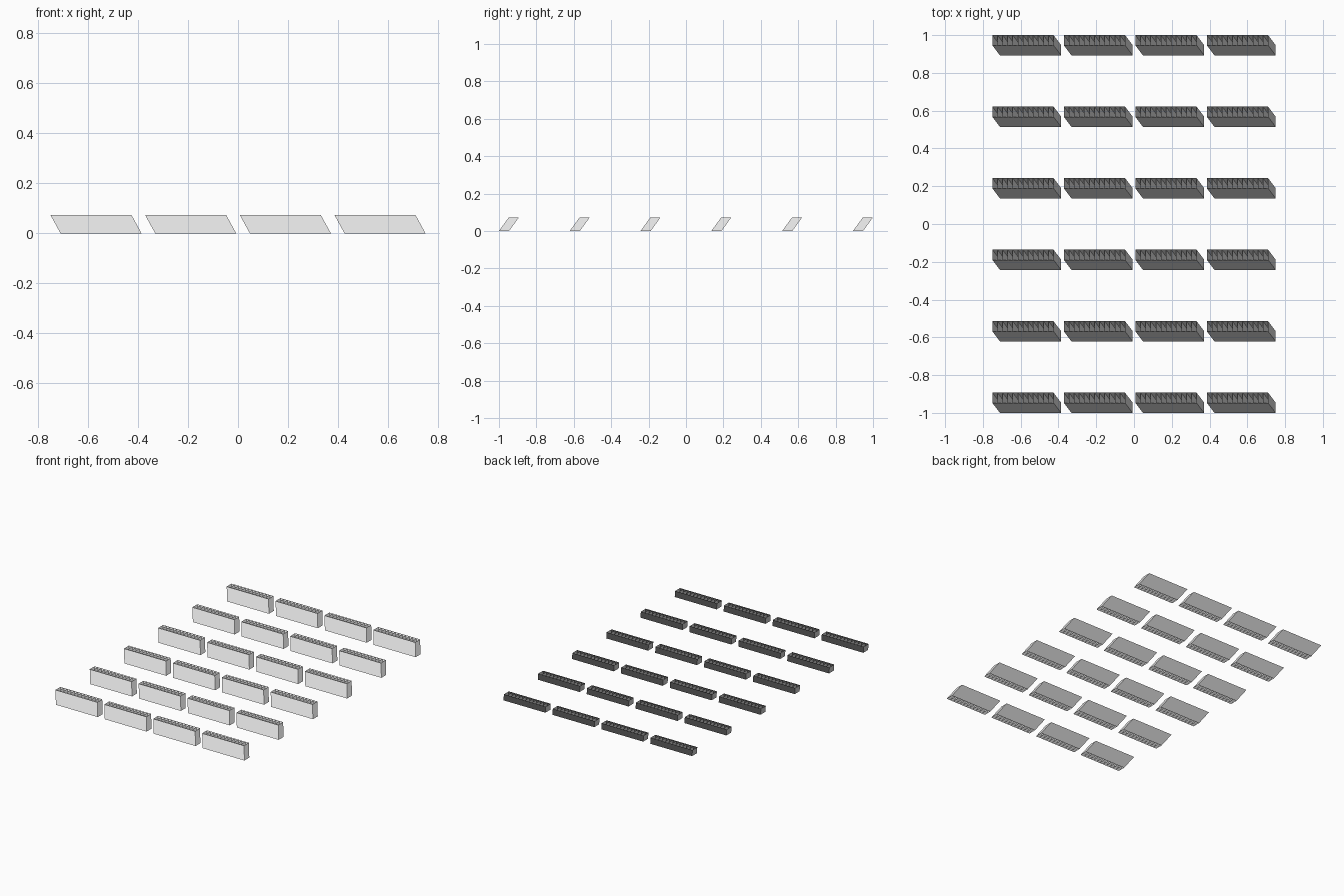
import bpy, bmesh

if "Cube" in bpy.data.objects:
    bpy.data.objects.remove(bpy.data.objects["Cube"])

# one pale grey for everything
mat = bpy.data.materials.new("pale_grey")
mat.diffuse_color = (0.75, 0.75, 0.75, 1)
mat.use_nodes = True
mat.node_tree.nodes["Principled BSDF"].inputs["Base Color"].default_value = mat.diffuse_color

COLS, ROWS, CELLS = 4, 6, 12
PITCH = 0.3786             # spacing of the groups, both ways
W, D, H = 0.324, 0.054, 0.073   # footprint and height of one group
LEAN_X, LEAN_Y = -0.04, 0.053   # shift of the top against the bottom
STEP = W / CELLS


def leaning_cell(bm, x, w):
    """Slanted four-sided sleeve, open at top and bottom."""
    base = [(x, 0), (x + w, 0), (x + w, D), (x, D)]
    lo = [bm.verts.new((px, py, 0)) for px, py in base]
    hi = [bm.verts.new((px + LEAN_X, py + LEAN_Y, H)) for px, py in base]
    for i in range(4):
        j = (i + 1) % 4
        bm.faces.new((lo[i], lo[j], hi[j], hi[i]))


# shared mesh: a row of twelve leaning cells
bm = bmesh.new()
for i in range(CELLS):
    leaning_cell(bm, i * STEP, STEP)
mesh = bpy.data.meshes.new("cell_row")
bm.to_mesh(mesh)
bm.free()
mesh.materials.append(mat)

# grid of rows
for r in range(ROWS):
    for c in range(COLS):
        ob = bpy.data.objects.new(f"cell_row_{r + 1}_{c + 1}", mesh)
        ob.location = (-0.75 - LEAN_X + c * PITCH, -1 + r * PITCH, 0)
        bpy.context.collection.objects.link(ob)
